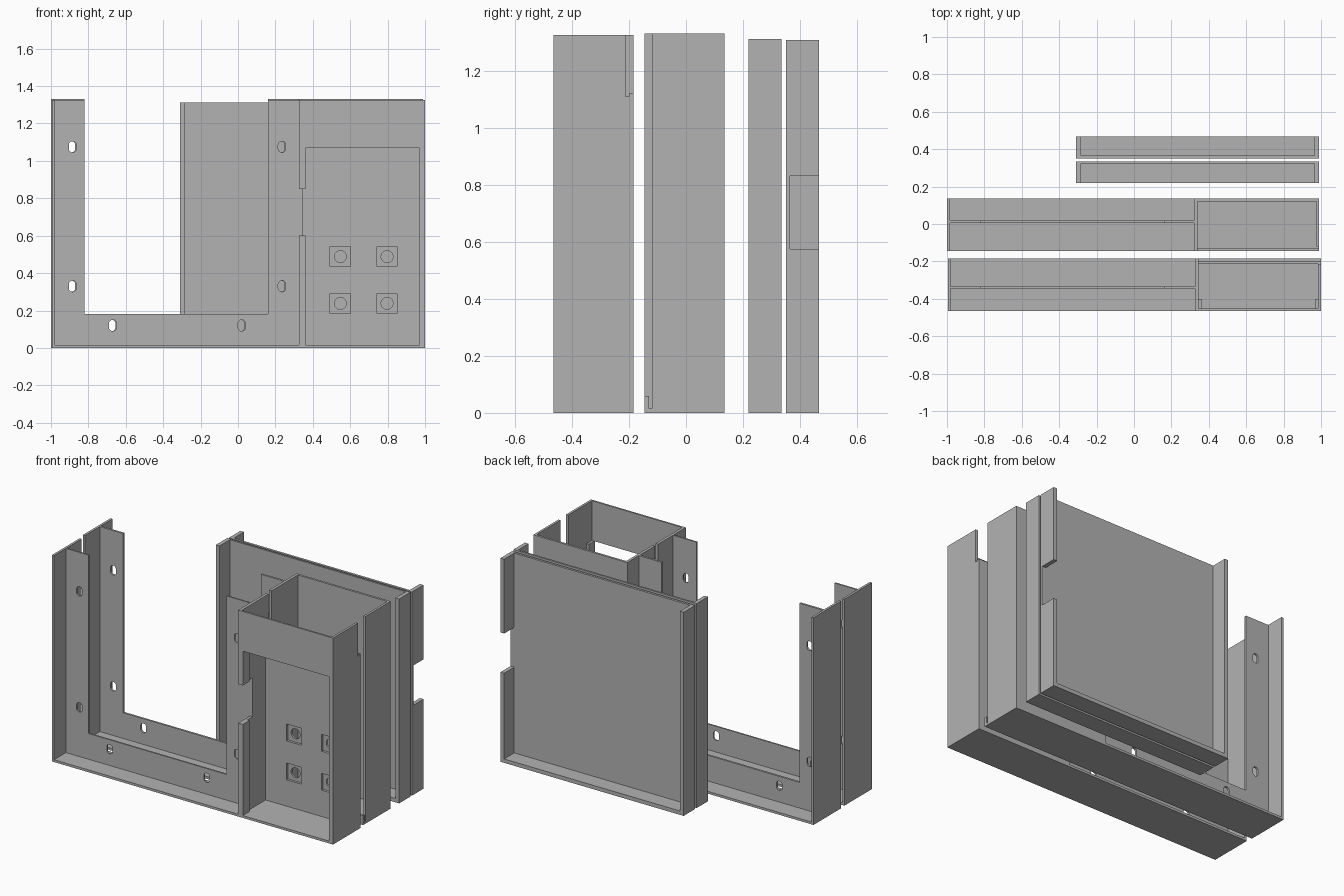
import bpy, bmesh, math
from mathutils import Matrix, Vector

cube = bpy.data.objects.get("Cube")
if cube:
    bpy.data.objects.remove(cube, do_unlink=True)

grey = bpy.data.materials.new("plain_grey")
grey.use_nodes = True
COLOUR = (0.45, 0.45, 0.45, 1)
grey.diffuse_color = COLOUR
grey.node_tree.nodes["Principled BSDF"].inputs["Base Color"].default_value = COLOUR


def finish(name, bm):
    bmesh.ops.recalc_face_normals(bm, faces=bm.faces)
    mesh = bpy.data.meshes.new(name)
    bm.to_mesh(mesh)
    bm.free()
    mesh.materials.append(grey)
    ob = bpy.data.objects.new(name, mesh)
    bpy.context.collection.objects.link(ob)
    return ob


def box(name, x, y, z):
    """Block between pairs of x, y and z limits."""
    bm = bmesh.new()
    mid = Vector([(a + b) / 2 for a, b in (x, y, z)])
    size = [b - a for a, b in (x, y, z)]
    bmesh.ops.create_cube(bm, size=1, matrix=Matrix.Translation(mid) @ Matrix.Diagonal((*size, 1)))
    return finish(name, bm)


def prism(name, outline, y):
    """Extrude an x-z outline between two depths."""
    bm = bmesh.new()
    face = bm.faces.new([bm.verts.new((px, y[0], pz)) for px, pz in outline])
    new = bmesh.ops.extrude_face_region(bm, geom=[face])["geom"]
    verts = [v for v in new if isinstance(v, bmesh.types.BMVert)]
    bmesh.ops.translate(bm, vec=(0, y[1] - y[0], 0), verts=verts)
    return finish(name, bm)


def slot(x, z, r, straight, y):
    """Round-ended upright cutter; straight=0 gives a plain hole."""
    pts = []
    for i in range(24):
        a = 2 * math.pi * (i + 0.5) / 24
        shift = math.copysign(straight / 2, math.sin(a))
        pts.append((x + r * math.cos(a), z + shift + r * math.sin(a)))
    return prism("slot_cutter", pts, y)


def cut(ob, *cutters):
    for c in cutters:
        c.hide_render = True
        mod = ob.modifiers.new("cut", 'BOOLEAN')
        mod.operation, mod.solver, mod.object = 'DIFFERENCE', 'EXACT', c
    bpy.context.view_layer.update()
    result = bpy.data.meshes.new_from_object(ob.evaluated_get(bpy.context.evaluated_depsgraph_get()))
    ob.modifiers.clear()
    ob.data = result
    for c in cutters:
        bpy.data.objects.remove(c, do_unlink=True)


T = 0.015          # wall thickness
SLOTS = [(-0.885, 1.075), (-0.885, 0.33), (0.235, 1.075), (0.235, 0.33), (-0.67, 0.12), (0.02, 0.12)]


def frame_half(name, left, right, divider, y, plate_y, top):
    """Floor, side walls, divider and slotted U-shaped mounting plate."""
    floor = box(name + "_floor", (left, right), y, (0, T))
    outer = box(name + "_left_end_wall", (left, left + T), y, (T, top))
    mid = box(name + "_divider", divider, y, (T, top))
    end = box(name + "_right_end_wall", (right - T, right), y, (T, top))
    a, b = left + T, divider[0]
    plate = prism(name + "_mounting_plate",
                  [(a, T), (b, T), (b, top), (0.16, top), (0.16, 0.18), (-0.82, 0.18), (-0.82, top), (a, top)],
                  plate_y)
    through = (plate_y[0] - 0.1, plate_y[1] + 0.1)
    shift = left + 0.995
    cut(plate, *[slot(x + shift, z, 0.02, 0.02, through) for x, z in SLOTS])
    return floor, outer, mid, end


# Front half: shallow compartment with a window and a bolted back panel
FY = (-0.465, -0.185)
TOP = 1.325
_, _, divider, end = frame_half("front_half", -0.995, 1.0, (0.327, 0.345), FY, (-0.345, -0.335), TOP)
lip = box("front_window_left_lip", (0.345, 0.36), (FY[0], -0.40), (T, 1.07))
box("front_window_right_lip", (0.97, 0.985), (FY[0], -0.40), (T, 1.07))
box("front_window_header", (0.345, 0.985), (FY[0], -0.453), (1.07, TOP))
for ob in (divider, lip):
    cut(ob, box("cable_notch_cutter", (0.3, 0.4), (-0.5, -0.345), (0.6, 0.85)))
cut(end, box("slide_cutter", (0.9, 1.1), (-0.213, -0.1), (1.11, 1.5)))

panel = box("front_back_panel", (0.345, 0.985), (-0.213, FY[1]), (T, 1.11))
box("front_back_panel_sill", (0.345, 1.0), (-0.2, FY[1]), (1.11, 1.12))
spots = [(x, z) for x in (0.547, 0.797) for z in (0.238, 0.488)]
h = 0.054
cut(panel, *[box("pocket_cutter", (x - h, x + h), (-0.3, -0.198), (z - h, z + h)) for x, z in spots])
cut(panel, *[slot(x, z, 0.032, 0, (-0.3, -0.1)) for x, z in spots])

# Rear half: compartment open at the front with a low sill
RY = (-0.145, 0.135)
TOP = 1.33
_, _, _, end = frame_half("rear_half", -1.0, 0.99, (0.322, 0.34), RY, (0.005, 0.018), TOP)
box("rear_back_wall", (0.34, 0.975), (0.121, RY[1]), (T, TOP))
cut(end, box("slide_cutter", (0.9, 1.1), (-0.2, -0.12), (T, 1.5)))
box("rear_front_sill", (0.34, 0.99), (RY[0], -0.13), (T, 0.06))


# Two flat cover trays standing back to back
def tray(name, y, plate_y, top):
    inner = (plate_y[1], y[1]) if plate_y[0] == y[0] else (y[0], plate_y[0])
    box(name + "_plate", (-0.31, 0.99), plate_y, (0, top))
    box(name + "_floor", (-0.31, 0.99), inner, (0, 0.025))
    box(name + "_left_wall", (-0.31, -0.284), inner, (0.025, top))
    return box(name + "_right_wall", (0.964, 0.99), inner, (0.025, top))


tray("inner_cover", (0.22, 0.335), (0.323, 0.335), 1.312)
wall = tray("outer_cover", (0.35, 0.467), (0.35, 0.365), 1.307)
cut(wall, box("cable_notch_cutter", (0.9, 1.1), (0.3, 0.5), (0.575, 0.83)))
